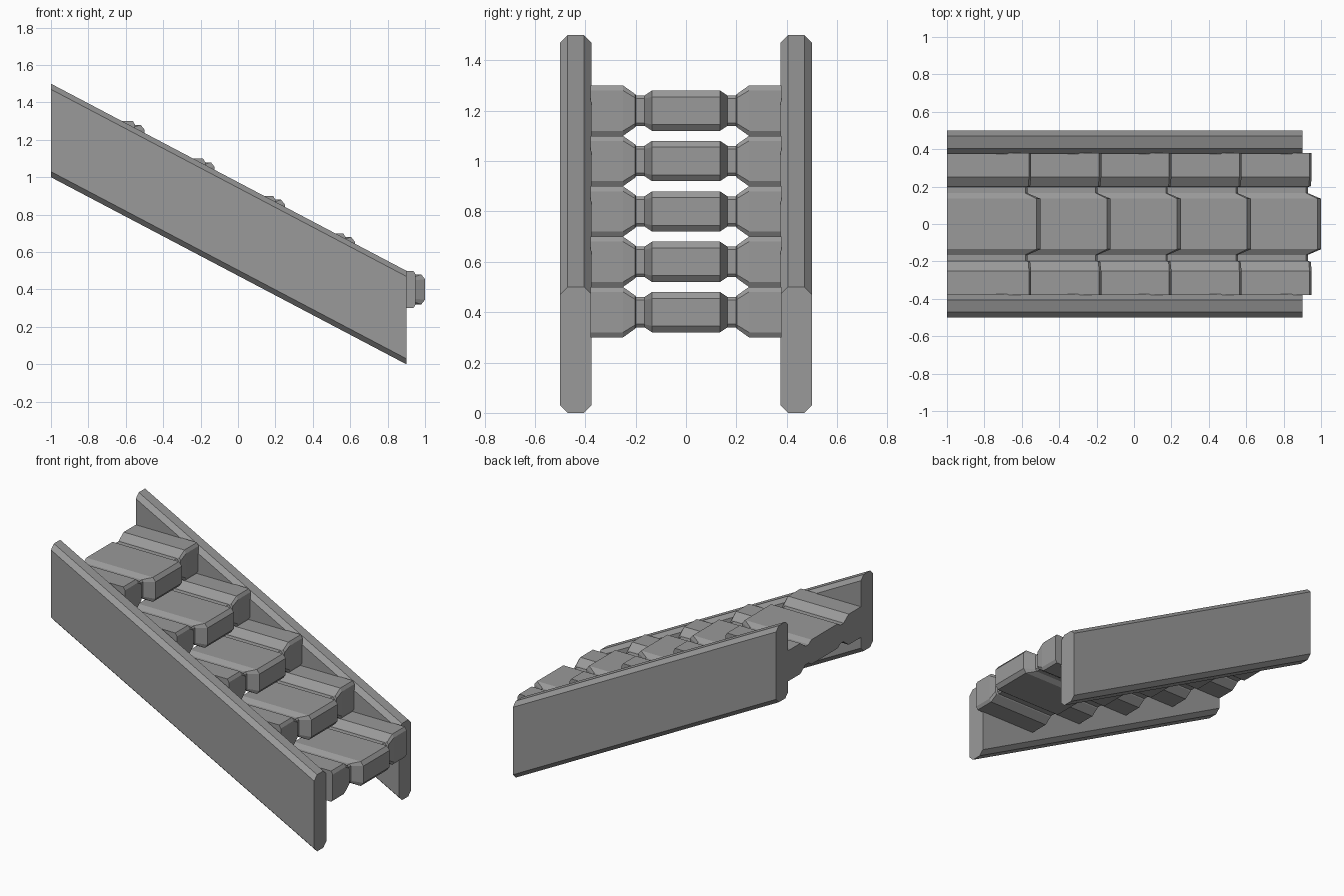
import bpy, bmesh

cube = bpy.data.objects.get("Cube")
if cube:
    bpy.data.objects.remove(cube, do_unlink=True)

GREY = (0.32, 0.32, 0.32, 1)
stone = bpy.data.materials.new("plain_grey")
stone.use_nodes = True
stone.diffuse_color = GREY
stone.node_tree.nodes["Principled BSDF"].inputs["Base Color"].default_value = GREY


def loft(name, rings):
    """Skin equal-length closed rings and cap both ends."""
    bm = bmesh.new()
    rows = [[bm.verts.new(p) for p in ring] for ring in rings]
    n = len(rows[0])
    for a, b in zip(rows, rows[1:]):
        for i in range(n):
            j = (i + 1) % n
            bm.faces.new((a[i], a[j], b[j], b[i]))
    bm.faces.new(rows[0])
    bm.faces.new(rows[-1])
    bmesh.ops.recalc_face_normals(bm, faces=bm.faces)
    mesh = bpy.data.meshes.new(name)
    bm.to_mesh(mesh)
    bm.free()
    mesh.materials.append(stone)
    obj = bpy.data.objects.new(name, mesh)
    bpy.context.collection.objects.link(obj)
    return obj


# Sloping side rails with chamfered long edges
def rail(name, y):
    half, cut, height = 0.0625, 0.03, 0.5
    section = [(-half, cut), (cut - half, 0), (half - cut, 0), (half, cut),
               (half, height - cut), (half - cut, height),
               (cut - half, height), (-half, height - cut)]
    ends = [(-1, 1), (0.9, 0)]
    loft(name, [[(x, y + dy, z + dz) for dy, dz in section] for x, z in ends])


rail("left_rail", 0.4375)
rail("right_rail", -0.4375)

# Tread stations across the width: y, front x, half thickness, bevel x, bevel z
HALF = [(0.135, 0.5, 0.08, 0.02, 0.025),
        (0.165, 0.43, 0.06, 0.01, 0.012),
        (0.198, 0.43, 0.06, 0.01, 0.012),
        (0.202, 0.445, 0.066, 0.01, 0.015),
        (0.25, 0.45, 0.1, 0.012, 0.02),
        (0.38, 0.45, 0.1, 0.012, 0.02)]
STATIONS = [(-y, *rest) for y, *rest in reversed(HALF)] + HALF


def tread(name, back, mid):
    rings = []
    for y, front, h, bx, bz in STATIONS:
        section = [(0, -h), (front - bx, -h), (front, bz - h),
                   (front, h - bz), (front - bx, h), (0, h)]
        rings.append([(back + x, y, mid + z) for x, z in section])
    loft(name, rings)


# Five overlapping treads, climbing toward the back
for i in range(5):
    tread(f"tread_{i + 1}", 0.5 - 0.375 * i, 0.4 + 0.2 * i)
